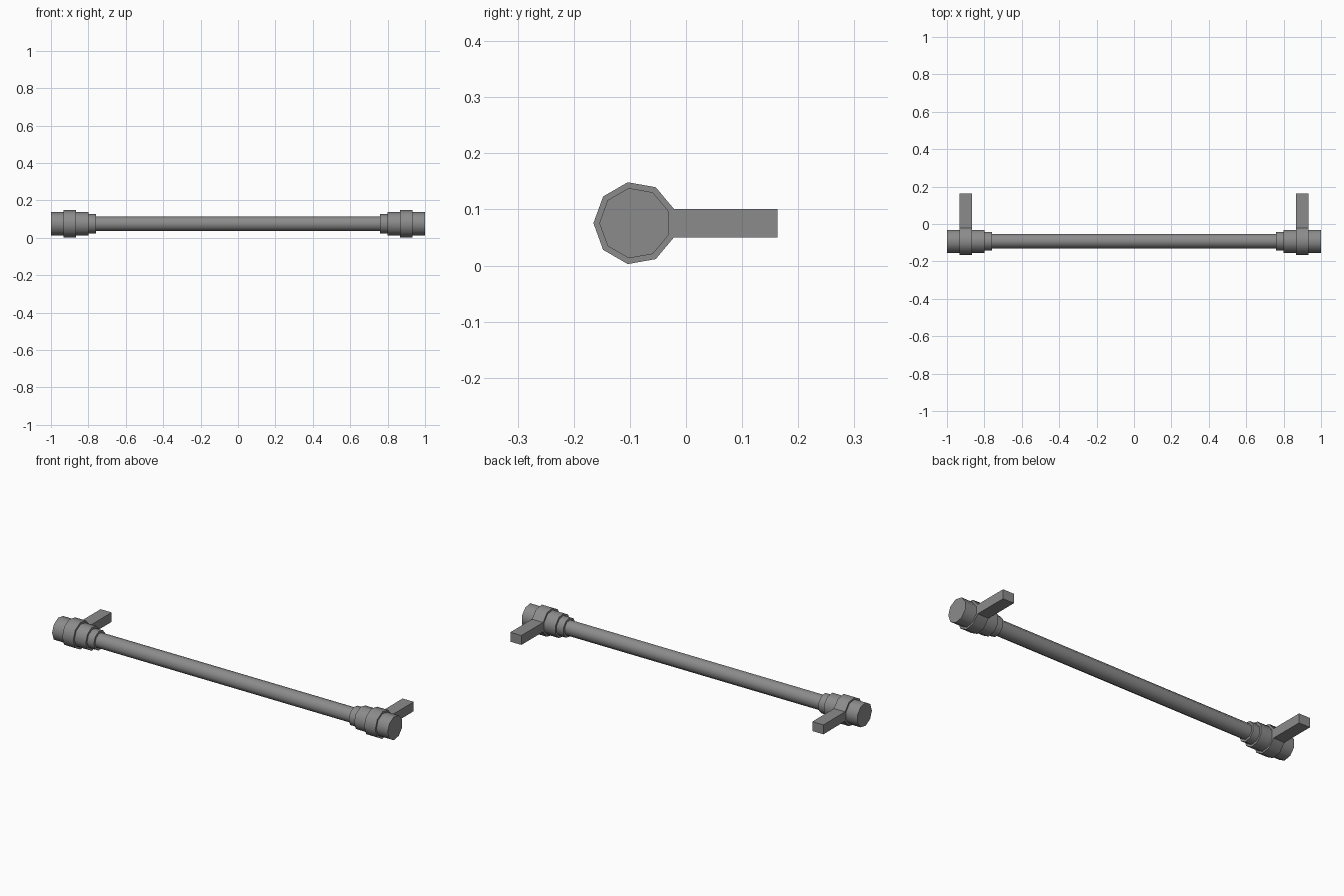
import bpy, bmesh, math
from mathutils import Vector

cube = bpy.data.objects.get("Cube")
if cube:
    bpy.data.objects.remove(cube, do_unlink=True)

SIDES = 9
AXIS_Y, AXIS_Z = -0.091, 0.0755
ARM_END = 0.163

grey = bpy.data.materials.new("dark grey metal")
grey.use_nodes = True
colour = (0.26, 0.26, 0.26, 1)
grey.diffuse_color = colour
grey.node_tree.nodes["Principled BSDF"].inputs["Base Color"].default_value = colour


def bar(name, x0, x1, radius, arm=False):
    """Nine-sided bar along x, one corner to the front; an arm grows from its back face."""
    bm = bmesh.new()
    rings = []
    for x in (x0, x1):
        ring = []
        for i in range(SIDES):
            a = math.tau * i / SIDES
            ring.append(bm.verts.new((x, AXIS_Y - radius * math.cos(a),
                                      AXIS_Z + radius * math.sin(a))))
        rings.append(ring)
    for ring in rings:
        bm.faces.new(ring)
    for i in range(SIDES):
        j = (i + 1) % SIDES
        bm.faces.new((rings[0][i], rings[0][j], rings[1][j], rings[1][i]))
    bmesh.ops.recalc_face_normals(bm, faces=bm.faces)
    if arm:
        back = max(bm.faces, key=lambda f: f.normal.y)
        new = bmesh.ops.extrude_discrete_faces(bm, faces=[back])["faces"][0]
        reach = ARM_END - new.calc_center_median().y
        bmesh.ops.translate(bm, verts=new.verts, vec=Vector((0, reach, 0)))
        bmesh.ops.remove_doubles(bm, verts=bm.verts, dist=1e-5)
        bmesh.ops.recalc_face_normals(bm, faces=bm.faces)
    mesh = bpy.data.meshes.new(name)
    bm.to_mesh(mesh)
    bm.free()
    mesh.materials.append(grey)
    obj = bpy.data.objects.new(name, mesh)
    bpy.context.collection.objects.link(obj)
    # Round sides shade smoothly, ends and arm stay crisp
    bpy.ops.object.select_all(action="DESELECT")
    obj.select_set(True)
    bpy.context.view_layer.objects.active = obj
    bpy.ops.object.shade_smooth_by_angle(angle=math.radians(45))


# Long rod
bar("rod", -0.77, 0.77, 0.04)

# Stepped end fittings with wall arms
for side, s in (("left", 1), ("right", -1)):
    bar(side + "_collar", s * 0.76, s * 0.81, 0.052)
    bar(side + "_end_cap", s * 0.80, s * 1.0, 0.0635)
    bar(side + "_bracket", s * 0.867, s * 0.933, 0.074, arm=True)
